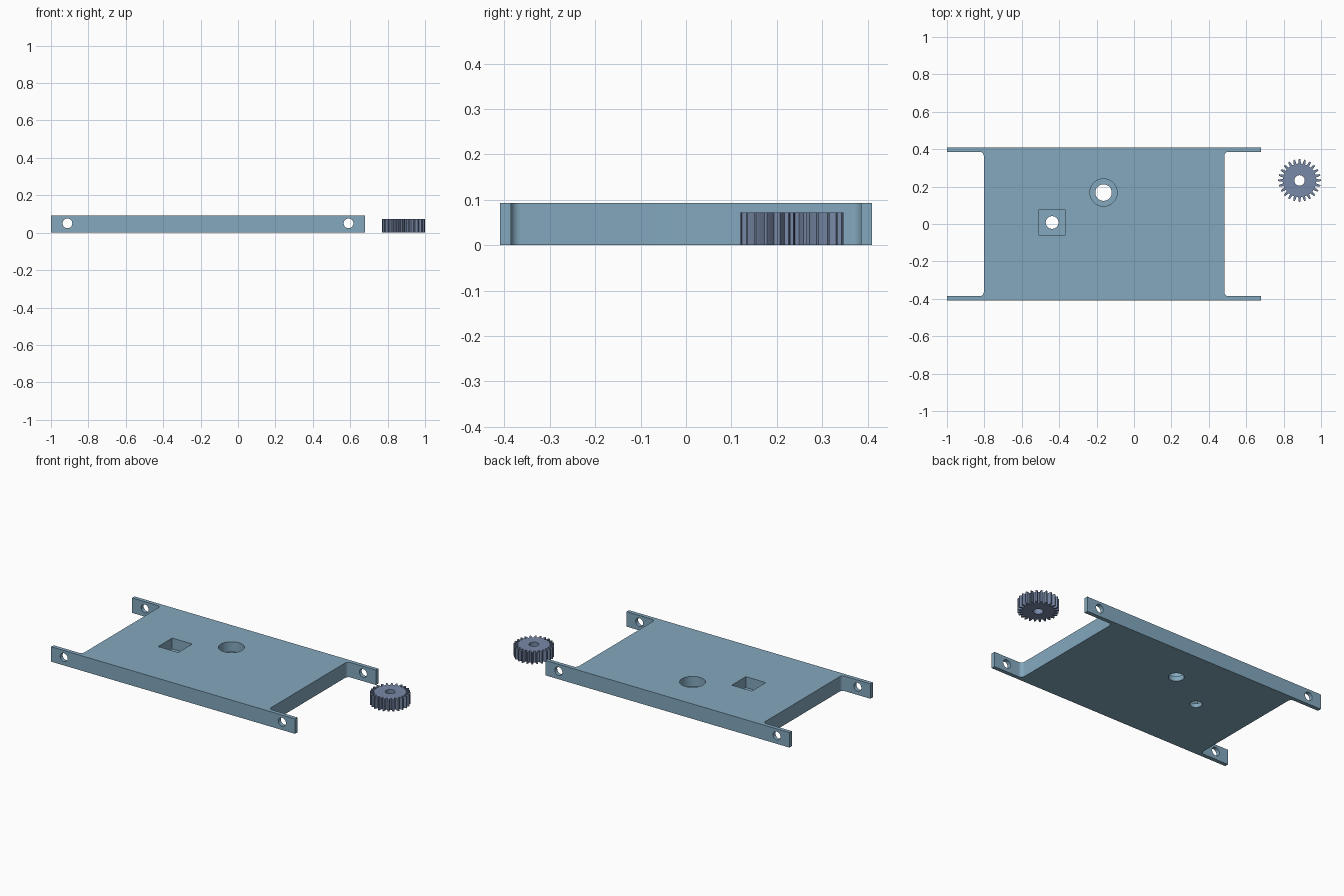
import bpy
import bmesh
from math import sin, cos, pi, tau, radians

if "Cube" in bpy.data.objects:
    bpy.data.objects.remove(bpy.data.objects["Cube"])

H = 0.093                    # frame height
X0, X1 = -1.0, 0.68          # side rail ends
P0, P1 = -0.803, 0.483       # deck ends
YO, YI = 0.41, 0.386         # rail outer and inner faces
FIL = 0.022                  # inner corner fillet


def material(name, rgb):
    m = bpy.data.materials.new(name)
    m.diffuse_color = (*rgb, 1)
    m.use_nodes = True
    m.node_tree.nodes["Principled BSDF"].inputs["Base Color"].default_value = m.diffuse_color
    return m


def prism(name, outline, z0, z1, mat=None):
    """Extrude a flat outline from z0 to z1."""
    bm = bmesh.new()
    face = bm.faces.new([bm.verts.new((x, y, z0)) for x, y in outline])
    top = bmesh.ops.extrude_face_region(bm, geom=[face])["geom"]
    for v in top:
        if isinstance(v, bmesh.types.BMVert):
            v.co.z = z1
    bmesh.ops.recalc_face_normals(bm, faces=bm.faces)
    me = bpy.data.meshes.new(name)
    bm.to_mesh(me)
    bm.free()
    ob = bpy.data.objects.new(name, me)
    bpy.context.collection.objects.link(ob)
    if mat:
        me.materials.append(mat)
    return ob


def arc(cx, cy, r, a0=0, a1=360, n=48, closed=True):
    steps = n if closed else n + 1
    return [(cx + r * cos(radians(a0 + (a1 - a0) * i / n)),
             cy + r * sin(radians(a0 + (a1 - a0) * i / n))) for i in range(steps)]


def cut(ob, cutter):
    """Subtract the cutter and remove it."""
    cutter.hide_render = True
    mod = ob.modifiers.new("cut", 'BOOLEAN')
    mod.operation, mod.solver, mod.object = 'DIFFERENCE', 'EXACT', cutter
    bpy.context.view_layer.objects.active = ob
    bpy.ops.object.modifier_apply(modifier=mod.name)
    bpy.data.objects.remove(cutter)


def smooth(ob):
    bpy.ops.object.select_all(action='DESELECT')
    ob.select_set(True)
    bpy.context.view_layer.objects.active = ob
    bpy.ops.object.shade_smooth_by_angle(angle=radians(25))


blue = material("steel blue", (0.227, 0.392, 0.515))
slate = material("slate blue", (0.188, 0.25, 0.39))

# Frame: deck with four rail ends and filleted inner corners
right = [(X1, -YO), (X1, -YI)]
right += arc(P1 + FIL, -YI + FIL, FIL, 270, 180, 8, False)
right += arc(P1 + FIL, YI - FIL, FIL, 180, 90, 8, False)
right += [(X1, YI), (X1, YO)]
left = [(X0, YO), (X0, YI)]
left += arc(P0 - FIL, YI - FIL, FIL, 90, 0, 8, False)
left += arc(P0 - FIL, -YI + FIL, FIL, 0, -90, 8, False)
left += [(X0, -YI), (X0, -YO)]
frame = prism("frame", right + left, 0, H, blue)

# Square pocket with a through hole
sx, sy, s = -0.438, 0.008, 0.069
square = [(sx - s, sy - s), (sx + s, sy - s), (sx + s, sy + s), (sx - s, sy + s)]
cut(frame, prism("square_cutter", square, 0.025, 0.2))
cut(frame, prism("hole_cutter", arc(sx, sy, 0.034), -0.1, 0.2))

# Round counterbore with a through hole
cx, cy = -0.163, 0.168
cut(frame, prism("bore_cutter", arc(cx, cy, 0.073), 0.031, 0.2))
cut(frame, prism("hole_cutter", arc(cx, cy, 0.044), -0.1, 0.2))

# Cross holes through the rail ends
for x in (-0.912, 0.591):
    pin = prism("pin_cutter", arc(0, 0, 0.026, n=32), -0.6, 0.6)
    pin.rotation_euler.x = pi / 2
    pin.location = (x, 0, 0.05)
    bpy.context.view_layer.update()
    cut(frame, pin)
smooth(frame)

# Spur gear with tapered teeth and a centre hole
TEETH, GX, GY = 24, 0.885, 0.233
profile = []
for i in range(TEETH):
    for f, r in ((-0.30, 0.090), (-0.23, 0.103), (-0.12, 0.1145),
                 (0.12, 0.1145), (0.23, 0.103), (0.30, 0.090)):
        a = tau * (i + f) / TEETH
        profile.append((GX + r * cos(a), GY + r * sin(a)))
gear = prism("gear", profile, 0, 0.072, slate)
cut(gear, prism("shaft_cutter", arc(GX, GY, 0.028, n=32), -0.1, 0.2))
smooth(gear)
